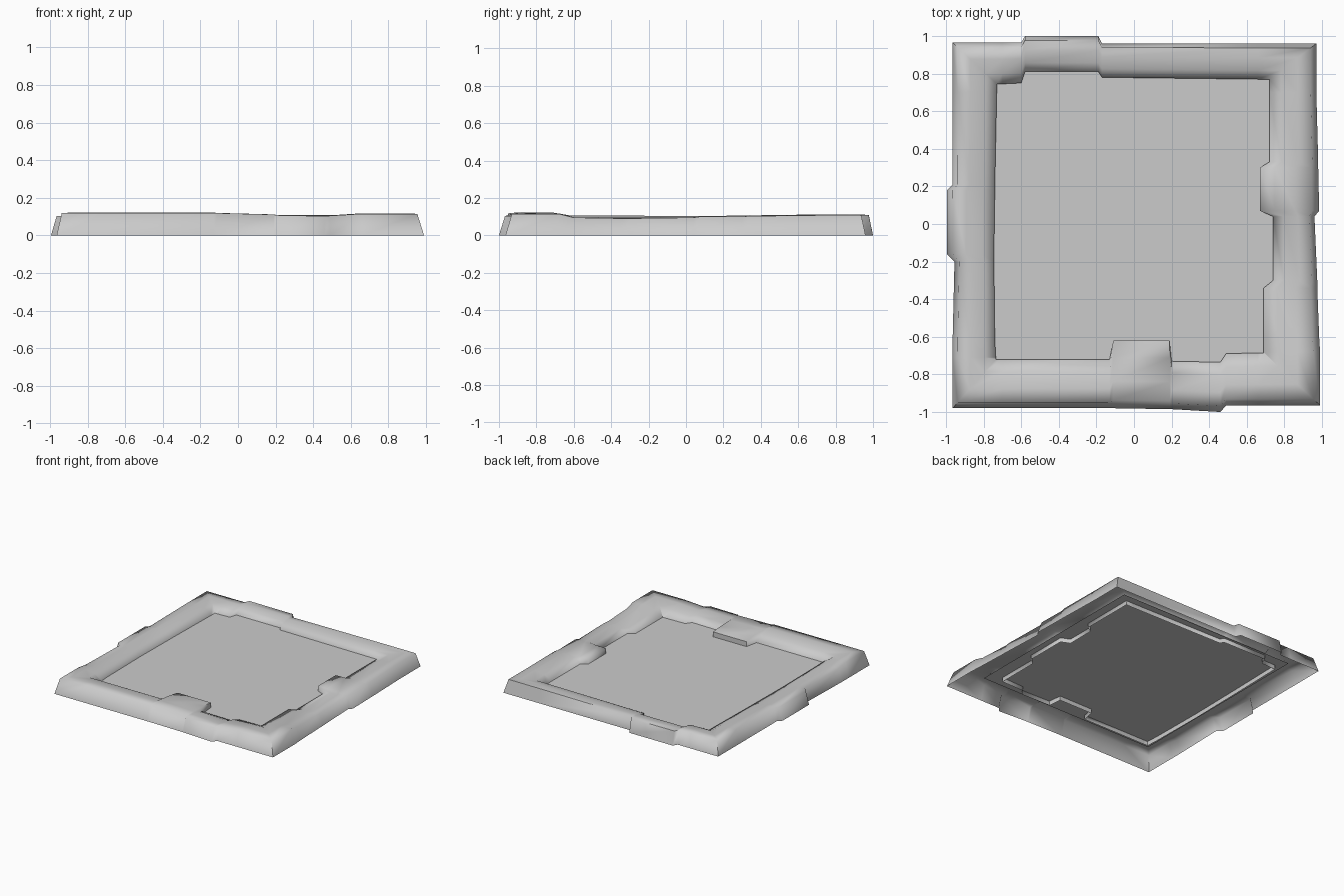
import bpy
import math

cube = bpy.data.objects.get("Cube")
if cube:
    bpy.data.objects.remove(cube, do_unlink=True)

# Single stone colour
stone = bpy.data.materials.new("grey_stone")
stone.use_nodes = True
stone_colour = (0.6, 0.6, 0.6, 1)
stone.diffuse_color = stone_colour
stone.node_tree.nodes["Principled BSDF"].inputs["Base Color"].default_value = stone_colour


def make_object(name, verts, faces):
    mesh = bpy.data.meshes.new(name)
    mesh.from_pydata(verts, [], faces)
    mesh.update()
    mesh.materials.append(stone)
    obj = bpy.data.objects.new(name, mesh)
    bpy.context.collection.objects.link(obj)
    return obj


# Rim outline per side: (position along side, outer reach, inner reach, height)
front = [(-.7, .98, .72, .123), (-.13, .98, .72, .122), (-.11, .98, .62, .12),
         (.19, .985, .62, .112), (.2, .985, .73, .11), (.46, 1, .735, .105),
         (.49, .965, .69, .107), (.66, .965, .685, .118)]
right = [(-.68, .99, .69, .118), (-.6, .985, .69, .097), (-.34, .975, .69, .092),
         (-.3, .975, .74, .092), (.04, .96, .74, .097), (.07, .985, .67, .1),
         (.3, .98, .67, .1), (.33, .98, .72, .105), (.7, .97, .72, .11)]
back = [(-.66, .96, .77, .11), (.17, .96, .78, .105), (.19, 1, .81, .11),
        (.58, 1, .81, .112), (.6, .965, .75, .112), (.7, .965, .745, .112)]
left = [(-.7, .965, .73, .112), (-.21, .965, .74, .105), (-.18, .995, .74, .105),
        (.16, .995, .745, .105), (.2, .955, .745, .105), (.62, .965, .74, .107),
        (.71, .965, .735, .122)]
sides = [front, right, back, left]


def turn(along, reach, quarter):
    """Place a point of the front side on the given side of the square."""
    x, y = along, -reach
    for _ in range(quarter):
        x, y = -y, x
    return x, y


def lip_height(inner):
    """Stones that jut into the panel end in a taller lip."""
    return .1 if inner < .68 else .07


# Stations run around the square, with a mitred station at every corner
stations = []
for k, side in enumerate(sides):
    _, last_outer, last_inner, last_height = sides[k - 1][-1]
    _, outer, inner, height = side[0]
    stations.append((turn(-last_outer, outer, k), turn(-last_inner, inner, k),
                     (height + last_height) / 2, lip_height(inner)))
    for along, outer, inner, height in side:
        stations.append((turn(along, outer, k), turn(along, inner, k),
                         height, lip_height(inner)))

# Cross-section: (fraction from outer to inner edge, fraction from crown to lip)
section = [(.12, .06), (.4, 0), (.75, .3), (1, 1)]
lip_bottom = .025

verts = []
for (ox, oy), (ix, iy), crown, lip in stations:
    verts.append((ox, oy, 0))
    for across, down in section:
        verts.append((ox + (ix - ox) * across, oy + (iy - oy) * across,
                      crown + (lip - crown) * down))
    verts.append((ix, iy, lip_bottom))

rows = len(section) + 2
count = len(stations)
faces = []
for i in range(count):
    a, b = i * rows, (i + 1) % count * rows
    for j in range(rows - 1):
        faces.append((a + j, b + j, b + j + 1, a + j + 1))
rim = make_object("stone_rim", verts, faces)

# Smooth worn stone, keeping only the sharpest edges
bpy.ops.object.select_all(action="DESELECT")
rim.select_set(True)
bpy.context.view_layer.objects.active = rim
bpy.ops.object.shade_smooth_by_angle(angle=math.radians(75))

# Flat panel slotted into the rim
panel_z = .06
make_object("floor_panel",
            [(-.79, -.78, panel_z), (.79, -.78, panel_z),
             (.79, .83, panel_z), (-.79, .83, panel_z)], [(0, 1, 2, 3)])
